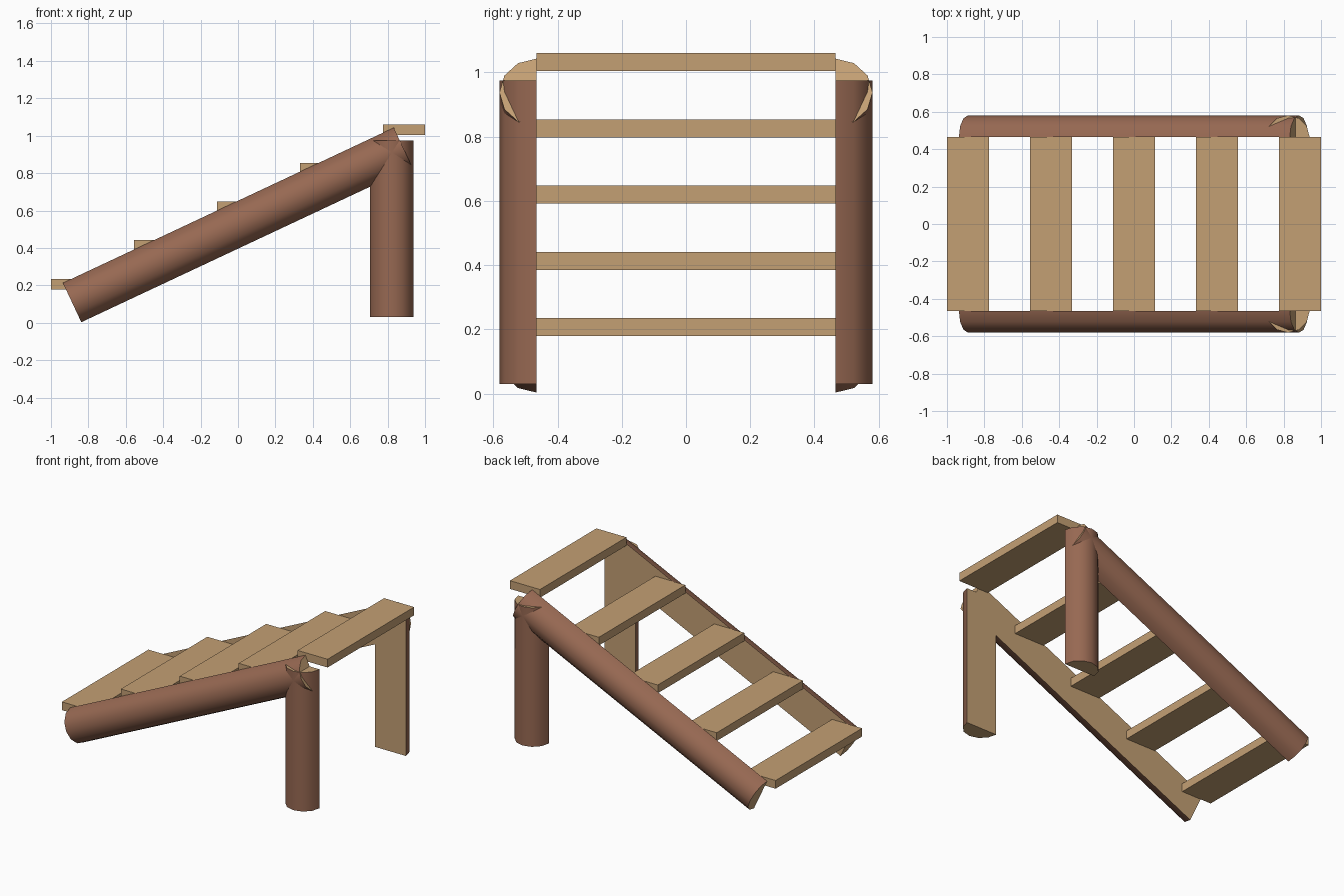
import bpy, bmesh, math
from mathutils import Vector

if "Cube" in bpy.data.objects:
    bpy.data.objects.remove(bpy.data.objects["Cube"])


def material(name, rgb):
    m = bpy.data.materials.new(name)
    m.diffuse_color = (*rgb, 1)
    m.use_nodes = True
    m.node_tree.nodes["Principled BSDF"].inputs["Base Color"].default_value = m.diffuse_color
    return m


bark = material("bark brown", (0.31, 0.14, 0.085))
wood = material("cut wood", (0.55, 0.35, 0.175))

INNER = 0.465   # y of the flat sawn faces
RADIUS = 0.116
SEGMENTS = 6    # sides around each half log


def half_log(name, start, end, side):
    """Half round log running in the xz plane, flat face towards y = 0."""
    a, b = (Vector((p[0], side * INNER, p[1])) for p in (start, end))
    along = (b - a).normalized()
    out = Vector((0, side, 0))
    across = along.cross(out)
    bm = bmesh.new()
    rings = []
    for centre in (a, b):
        ring = []
        for i in range(SEGMENTS + 1):
            t = math.pi * i / SEGMENTS
            ring.append(bm.verts.new(centre + RADIUS * (across * math.cos(t) + out * math.sin(t))))
        rings.append(ring)
    lo, hi = rings
    # round bark side
    for i in range(SEGMENTS):
        f = bm.faces.new((lo[i], lo[i + 1], hi[i + 1], hi[i]))
        f.smooth = True
    # sawn ends and flat inner face
    for loop in (lo, hi, (lo[0], lo[-1], hi[-1], hi[0])):
        bm.faces.new(loop).material_index = 1
    bmesh.ops.recalc_face_normals(bm, faces=bm.faces)
    for e in bm.edges:
        e.smooth = e.calc_face_angle() < math.radians(40)
    me = bpy.data.meshes.new(name)
    bm.to_mesh(me)
    bm.free()
    me.materials.append(bark)
    me.materials.append(wood)
    bpy.context.collection.objects.link(bpy.data.objects.new(name, me))


# sloping stringers and upright posts on both sides
for label, side in (("front", -1), ("back", 1)):
    half_log(label + "_stringer", (-0.887, 0.108), (0.882, 0.938), side)
    half_log(label + "_post", (0.823, 0.03), (0.823, 0.975), side)

# five plank treads between the stringers
for i in range(5):
    bpy.ops.mesh.primitive_cube_add(size=1, location=(-0.887 + 0.4435 * i, 0, 0.207 + 0.2062 * i))
    tread = bpy.context.object
    tread.name = "tread_%d" % (i + 1)
    tread.scale = (0.226, 2 * INNER, 0.056)
    bpy.ops.object.transform_apply(location=False, rotation=False, scale=True)
    tread.data.materials.append(wood)
